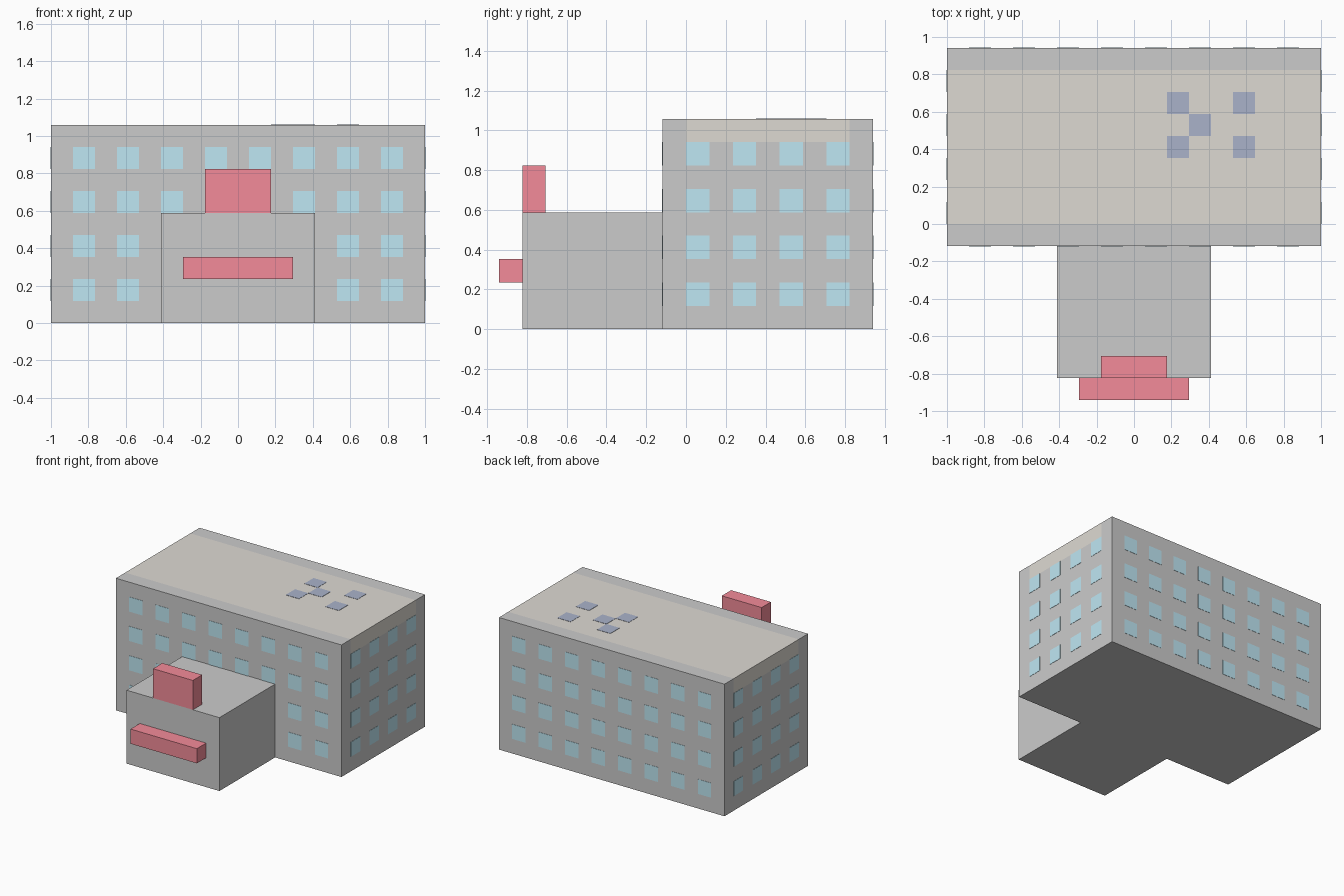
import bpy, bmesh
from mathutils import Matrix, Vector

if "Cube" in bpy.data.objects:
    bpy.data.objects.remove(bpy.data.objects["Cube"])

U = 1 / 17    # building module: the model is 34 modules wide
T = 0.002     # thickness of the flush panels


def material(name, rgb):
    m = bpy.data.materials.new(name)
    m.diffuse_color = (*rgb, 1)
    m.use_nodes = True
    m.node_tree.nodes["Principled BSDF"].inputs["Base Color"].default_value = m.diffuse_color
    return m


def boxes(name, spans, mat=None):
    """One object made of boxes, each given as (low corner, high corner)."""
    bm = bmesh.new()
    for lo, hi in spans:
        lo, hi = Vector(lo), Vector(hi)
        bmesh.ops.create_cube(bm, size=1, matrix=Matrix.Translation((lo + hi) / 2)
                              @ Matrix.Diagonal((*(hi - lo), 1)))
    mesh = bpy.data.meshes.new(name)
    bm.to_mesh(mesh)
    bm.free()
    if mat:
        mesh.materials.append(mat)
    obj = bpy.data.objects.new(name, mesh)
    bpy.context.collection.objects.link(obj)
    return obj


def block(name, lo, hi, mat=None):
    return boxes(name, [([c * U for c in lo], [c * U for c in hi])], mat)


glass = material("glass", (0.52, 0.80, 0.90))
red = material("red", (0.90, 0.26, 0.32))
gravel = material("gravel", (0.73, 0.70, 0.65))
blue = material("blue", (0.40, 0.45, 0.59))

# Main building with its roof slab between two parapets
block("main_building", (-17, -2, 0), (17, 16, 16))
block("roof_slab", (-17, 0, 16), (17, 14, 18), gravel)
block("front_parapet", (-17, -2, 16), (17, 0, 18))
block("back_parapet", (-17, 14, 16), (17, 16, 18))

# Entrance wing, canopy and rooftop sign
block("entrance_wing", (-7, -14, 0), (7, -2, 10))
block("canopy", (-5, -16, 4), (5, -14, 6), red)
block("rooftop_sign", (-3, -14, 10), (3, -12, 14), red)

# Windows, two modules square, in four storeys
front, back, sides = [], [], []
for z in range(2, 15, 4):
    z0, z1 = z * U, (z + 2) * U
    for x in range(-15, 14, 4):
        x0, x1 = x * U, (x + 2) * U
        back.append(((x0, 16 * U, z0), (x1, 16 * U + T, z1)))
        if z >= 10 or abs(x + 1) > 7:     # skip where the wing joins
            front.append(((x0, -2 * U - T, z0), (x1, -2 * U, z1)))
    for y in range(0, 13, 4):
        sides.append(((1, y * U, z0), (1 + T, (y + 2) * U, z1)))
boxes("front_windows", front, glass)
boxes("back_windows", back, glass)
side = boxes("side_windows", sides, glass)
side.modifiers.new("both_ends", 'MIRROR')

# Blue roof panels
boxes("roof_panels", [((x * U, y * U, 18 * U), ((x + 2) * U, (y + 2) * U, 18 * U + T))
                      for x, y in [(3, 6), (3, 10), (5, 8), (9, 6), (9, 10)]], blue)
